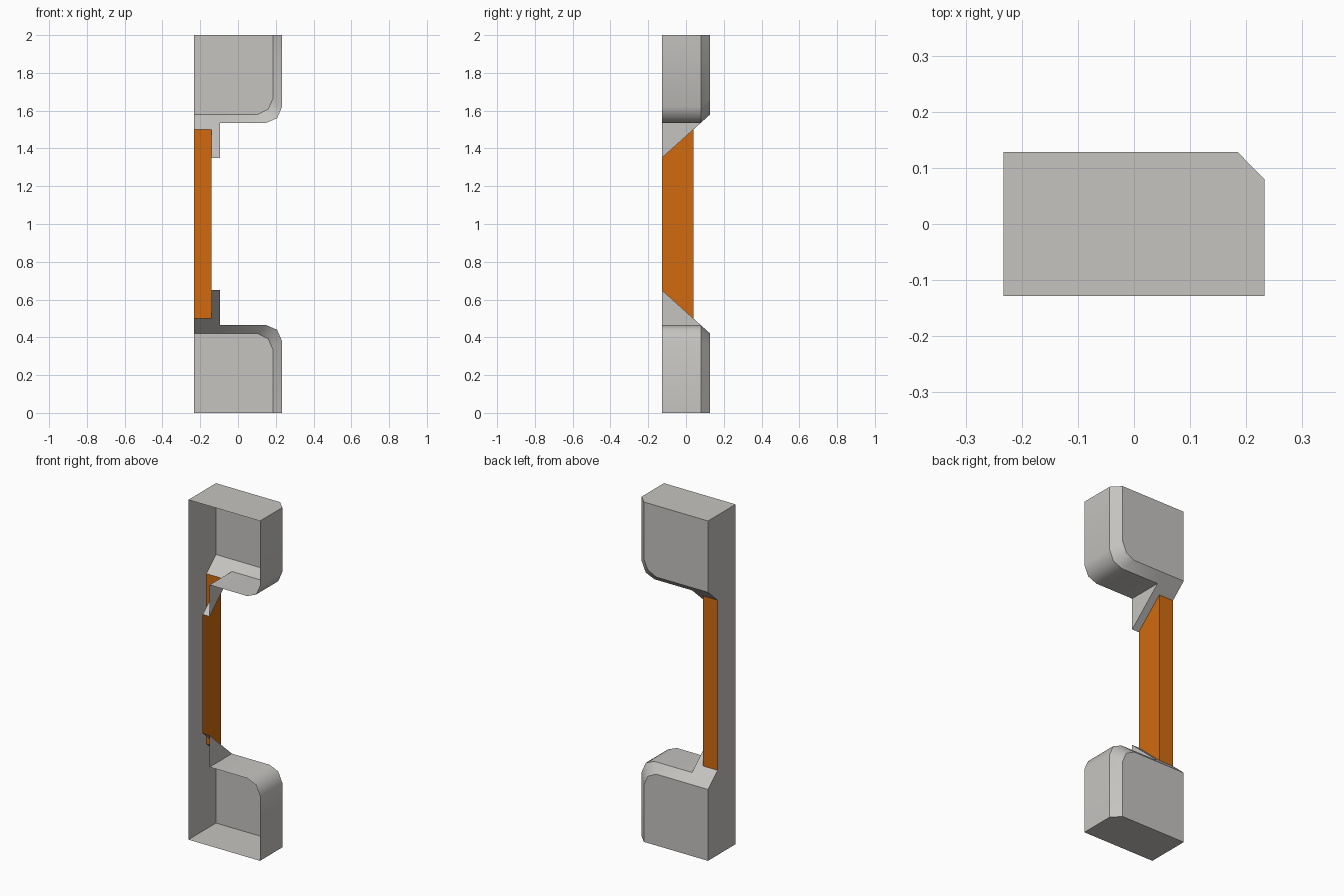
import bpy, bmesh
from mathutils import Vector

if "Cube" in bpy.data.objects:
    bpy.data.objects.remove(bpy.data.objects["Cube"])

def material(name, rgb):
    m = bpy.data.materials.new(name)
    m.diffuse_color = (*rgb, 1)
    m.use_nodes = True
    m.node_tree.nodes["Principled BSDF"].inputs["Base Color"].default_value = m.diffuse_color
    return m

GREY = material("light grey", (0.56, 0.55, 0.53))
ORANGE = material("orange", (0.64, 0.147, 0.005))

# Main dimensions
L, R = -0.233, 0.233            # left and right sides
F, B = -0.128, 0.128            # open front, back
BEVEL = 0.079                   # y where the back bevel starts
POST_B, POST_R, RIB_R = 0.04, -0.14, -0.095

def slope(y):
    """Height of the slanted plane that ends each block."""
    return 0.42 + 0.9 * (B - y)

def add_face(bm, pts, out, smooth_verts=None):
    """Add one face that looks towards 'out'."""
    verts = smooth_verts or [bm.verts.new((x, y, z - 1)) for x, y, z in pts]
    f = bm.faces.new(verts)
    f.normal_update()
    if f.normal.dot(Vector(out)) < 0:
        f.normal_flip()
    return f

def add_strip(bm, a, b, out):
    """Smooth ribbon of quads between two matching lines."""
    va, vb = [[bm.verts.new((x, y, z - 1)) for x, y, z in line] for line in (a, b)]
    for i in range(len(a) - 1):
        f = add_face(bm, None, out, [va[i], va[i + 1], vb[i + 1], vb[i]])
        f.smooth = True

def make(name, bm, mat, mirror=False):
    me = bpy.data.meshes.new(name)
    bm.to_mesh(me)
    bm.free()
    ob = bpy.data.objects.new(name, me)
    bpy.context.collection.objects.link(ob)
    ob.location.z = 1
    me.materials.append(mat)
    if mirror:
        m = ob.modifiers.new("top copy", 'MIRROR')
        m.use_axis = (False, False, True)
        m.use_mirror_merge = False
    return ob

# End blocks: hollow shells open at the front, mirrored to the top
top = slope(BEVEL)
outer = [(RIB_R, top), (0.15, top), (0.207, 0.44), (R, 0.38), (R, 0)]
inner = [(RIB_R, 0.42), (0.105, 0.42), (0.16, 0.392), (0.185, 0.335), (0.185, 0)]
bm = bmesh.new()
add_strip(bm, [(x, F, z) for x, z in outer], [(x, BEVEL, z) for x, z in outer], (1, 0, 1))
add_strip(bm, [(x, BEVEL, z) for x, z in outer], [(x, B, z) for x, z in inner], (1, 1, 1))
add_face(bm, [(L, B, 0), (L, B, 0.42)] + [(x, B, z) for x, z in inner], (0, 1, 0))
add_face(bm, [(L, F, 0), (R, F, 0), (R, BEVEL, 0), (0.185, B, 0), (L, B, 0)], (0, 0, -1))
make("end_block", bm, GREY, True)

# Slanted collar around the post, with the triangular rib beside it
bm = bmesh.new()
collar = [(L, B), (L, POST_B), (POST_R, POST_B), (POST_R, F),
          (RIB_R, F), (RIB_R, BEVEL), (RIB_R, B)]
add_face(bm, [(x, y, slope(y)) for x, y in collar], (0, 1, 1))
add_face(bm, [(RIB_R, F, top), (RIB_R, F, slope(F)), (RIB_R, BEVEL, top)], (1, 0, 0))
make("slanted_collar", bm, GREY, True)

# Full height side wall, notched at the back
bm = bmesh.new()
half = [(B, 0), (B, 0.42), (POST_B, slope(POST_B))]
back = half + [(y, 2 - z) for y, z in reversed(half)]
add_face(bm, [(L, F, 0)] + [(L, y, z) for y, z in back] + [(L, F, 2)], (-1, 0, 0))
make("side_wall", bm, GREY)

# Orange post: back and right faces
lo, hi = slope(POST_B), slope(F)
bm = bmesh.new()
add_face(bm, [(L, POST_B, lo), (POST_R, POST_B, lo),
              (POST_R, POST_B, 2 - lo), (L, POST_B, 2 - lo)], (0, 1, 0))
add_face(bm, [(POST_R, POST_B, lo), (POST_R, F, hi),
              (POST_R, F, 2 - hi), (POST_R, POST_B, 2 - lo)], (1, 0, 0))
make("orange_post", bm, ORANGE)
